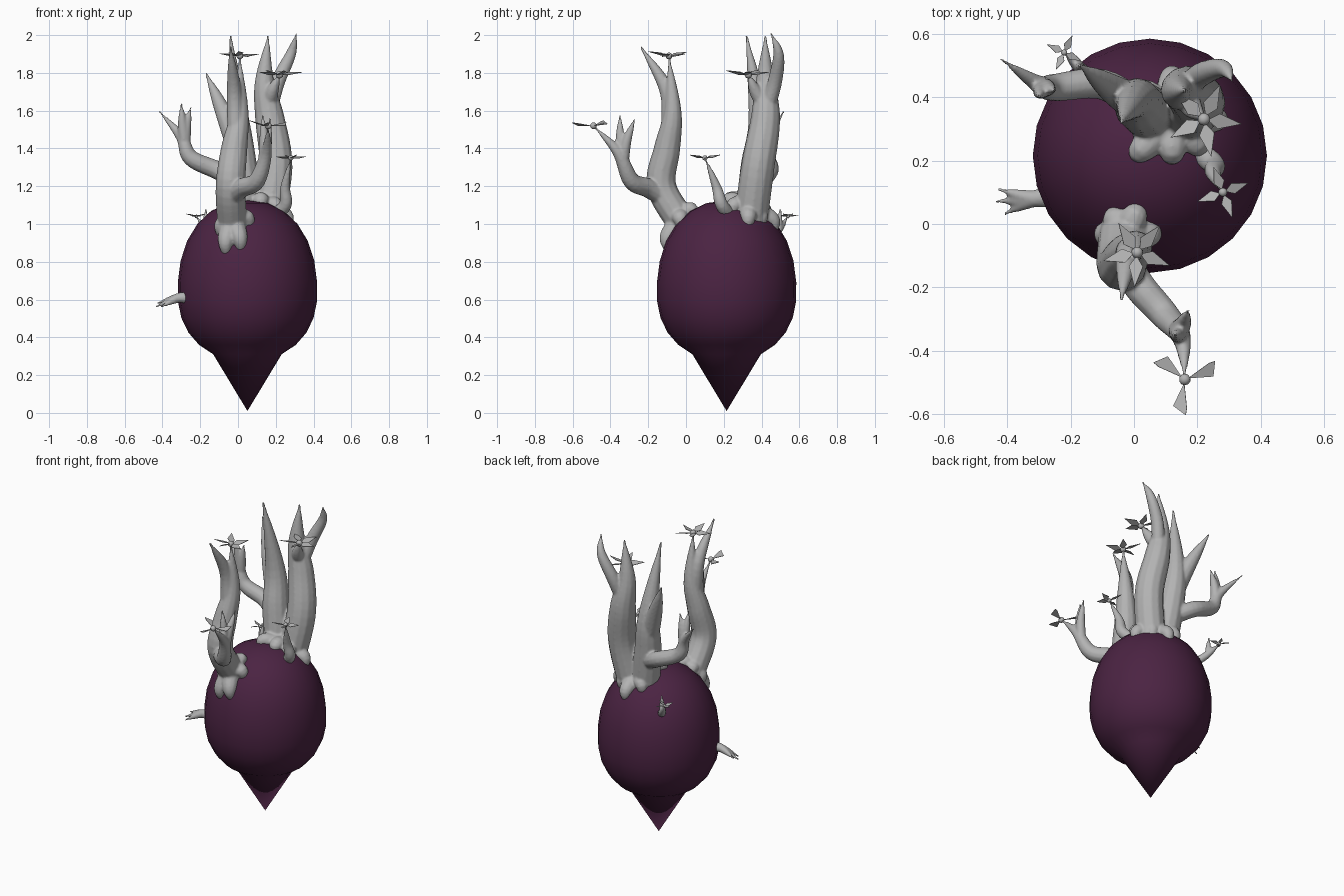
import bpy, bmesh, math
from mathutils import Vector

cube = bpy.data.objects.get("Cube")
if cube:
    bpy.data.objects.remove(cube, do_unlink=True)


def material(name, red, green, blue):
    mat = bpy.data.materials.new(name)
    mat.use_nodes = True
    mat.diffuse_color = (red, green, blue, 1)
    shader = mat.node_tree.nodes["Principled BSDF"]
    shader.inputs["Base Color"].default_value = mat.diffuse_color
    return mat


purple = material("dark purple", .07, .017, .055)
grey = material("pale grey", .45, .45, .45)


def finish(name, bm, mat, smooth=True):
    bmesh.ops.recalc_face_normals(bm, faces=bm.faces)
    for face in bm.faces:
        face.smooth = smooth
    mesh = bpy.data.meshes.new(name)
    bm.to_mesh(mesh)
    bm.free()
    mesh.materials.append(mat)
    obj = bpy.data.objects.new(name, mesh)
    bpy.context.collection.objects.link(obj)
    return obj


# Bulb: a blunt egg on a straight pointed root
AXIS = Vector((.05, .215, 0))
WIDTH, WAIST, UPPER, LOWER, POWER = .37, .64, .485, .366, 2.2


def egg(share):
    """Remaining share of one half-axis at a share of the other."""
    return max(0, 1 - min(1, abs(share)) ** POWER) ** (1 / POWER)


def on_bulb(x, y):
    """Point on the upper bulb surface above x, y."""
    spread = (Vector((x, y, 0)) - AXIS).length / WIDTH
    return Vector((x, y, WAIST + UPPER * egg(spread)))


def build_bulb():
    bm = bmesh.new()
    profile = [bm.verts.new((0, 0, .01))]
    for degrees in range(-64, 91, 14):
        rise = math.sin(math.radians(degrees))
        height = UPPER if rise > 0 else LOWER
        profile.append(bm.verts.new((WIDTH * egg(rise), 0, WAIST + height * rise)))
    edges = [bm.edges.new(pair) for pair in zip(profile, profile[1:])]
    bmesh.ops.spin(bm, geom=profile + edges, cent=(0, 0, 0), axis=(0, 0, 1),
                   angle=math.tau, steps=24)
    bmesh.ops.remove_doubles(bm, verts=bm.verts, dist=.001)
    finish("bulb", bm, purple).location = AXIS


build_bulb()


def smooth_path(points, steps=6):
    """Catmull-Rom path through the points."""
    pts = [Vector(p) for p in points]
    pts = [pts[0] * 2 - pts[1], *pts, pts[-1] * 2 - pts[-2]]
    path = []
    for before, start, end, after in zip(pts, pts[1:], pts[2:], pts[3:]):
        leave, arrive = (end - before) / 2, (after - start) / 2
        for i in range(steps):
            t = i / steps
            ease = t * t * (3 - 2 * t)
            path.append(start.lerp(end, ease) + leave * t * (1 - t) ** 2
                        - arrive * t * t * (1 - t))
    return path + [pts[-2]]


def limb(bm, thick, *points, sides=12):
    """Tapering limb; returns its path so that others can fork from it."""
    path = smooth_path(points)
    last = len(path) - 1
    previous, across = None, Vector((1, 0, 0))
    for i, centre in enumerate(path):
        radius = max(thick * (1 - (i / last) ** 3), .006)
        along = (path[min(i + 1, last)] - path[max(i - 1, 0)]).normalized()
        across = (across - along * across.dot(along)).normalized()
        other = along.cross(across)
        ring = []
        for k in range(sides):
            angle = math.tau * k / sides
            offset = across * math.cos(angle) + other * math.sin(angle)
            ring.append(bm.verts.new(centre + offset * radius))
        if previous:
            for k in range(sides):
                n = (k + 1) % sides
                bm.faces.new((previous[k], previous[n], ring[n], ring[k]))
        else:
            bm.faces.new(ring[::-1])
        previous = ring
    bm.faces.new(previous)
    return path


def fork(path, share):
    return path[round(share * (len(path) - 1))]


def spread_roots(bm, crown, reach, count):
    """Knobbly collar of roots that hugs the bulb around a trunk."""
    top = Vector(crown)
    for i in range(count):
        angle = math.tau * i / count
        length = reach * (1 + .2 * math.sin(5 * angle + 1))
        end = on_bulb(top.x + length * math.cos(angle), top.y + length * math.sin(angle))
        limb(bm, .055, top, top.lerp(end, .5), end, end.lerp(AXIS, .1))


def fuse(name, bm):
    """Join overlapping limbs into one organic skin."""
    obj = finish(name, bm, grey)
    remesh = obj.modifiers.new("fuse", "REMESH")
    remesh.mode, remesh.voxel_size, remesh.use_smooth_shade = "VOXEL", .007, True
    soften = obj.modifiers.new("soften", "SMOOTH")
    soften.iterations = 4


def flower(name, centre, size, petals, turn, blunt=0):
    """Round heart with thin, sharp, slightly tilted petals."""
    bm = bmesh.new()
    bmesh.ops.create_icosphere(bm, subdivisions=2, radius=size / 6)
    finish(name + "_heart", bm, grey).location = centre
    bm = bmesh.new()
    for i in range(petals):
        angle = math.tau * i / petals + math.radians(turn)
        out = Vector((math.cos(angle), math.sin(angle), .1 + .1 * (i % 2))) * size
        side = Vector((-math.sin(angle), math.cos(angle), .3)) * size / 5
        middle = out * (.4 + .4 * blunt)
        root, left, right, tip = [bm.verts.new(p) for p in (
            out / 10, middle + side, middle - side, out + side * blunt)]
        bm.faces.new((root, right, tip))
        bm.faces.new((root, tip, left))
    leaf = finish(name + "_petals", bm, grey, smooth=False)
    leaf.location = centre
    leaf.modifiers.new("thickness", "SOLIDIFY").thickness = .003


# Front tree: trunk, side tip, long arm and its twigs
bloom, arm_bloom = (.01, -.09, 1.89), (.16, -.49, 1.52)
bm = bmesh.new()
trunk = limb(bm, .08, (-.03, -.02, 1), (-.04, -.13, 1.2), (-.02, -.1, 1.4), (.01, -.07, 1.6), bloom)
limb(bm, .045, fork(trunk, .6), (-.02, -.1, 1.7), (-.04, -.24, 1.94))
arm = limb(bm, .052, fork(trunk, .15), (.02, -.2, 1.19), (.1, -.29, 1.23), (.15, -.36, 1.38), arm_bloom)
for tip in ((.17, -.27, 1.56), (.13, -.35, 1.58)):
    limb(bm, .03, fork(arm, .65), fork(arm, .7).lerp(Vector(tip), .4), tip)
spread_roots(bm, (-.03, -.03, 1.04), .07, 6)
fuse("front_tree", bm)
flower("front_top_flower", bloom, .11, 5, 50)
flower("front_arm_flower", arm_bloom, .11, 3, 20, blunt=1)

# Back tree: two trunks, tips and a forked side arm
bloom = (.22, .33, 1.79)
bm = bmesh.new()
trunk = limb(bm, .085, (.06, .34, 1), (.02, .37, 1.3), (0, .39, 1.55), (-.04, .32, 2))
limb(bm, .055, fork(trunk, .4), (-.06, .42, 1.55), (-.17, .5, 1.8))
arm = limb(bm, .05, fork(trunk, .25), (-.1, .44, 1.28), (-.25, .43, 1.35), (-.3, .44, 1.46), (-.42, .52, 1.6))
for tip in ((-.3, .4, 1.64), (-.25, .42, 1.62)):
    limb(bm, .03, fork(arm, .65), fork(arm, .7).lerp(Vector(tip), .4), tip)
trunk = limb(bm, .09, (.15, .34, 1), (.2, .38, 1.3), (.17, .42, 1.55), (.14, .42, 1.75), (.16, .42, 2))
limb(bm, .04, fork(trunk, .55), (.21, .47, 1.75), (.28, .49, 1.9), (.31, .45, 2.01))
limb(bm, .04, fork(trunk, .6), (.18, .37, 1.7), bloom)
spread_roots(bm, (.12, .33, 1.1), .12, 8)
fuse("back_tree", bm)
flower("back_top_flower", bloom, .12, 5, 65)

# Small shoots on the bulb
bloom = (.28, .1, 1.35)
bm = bmesh.new()
limb(bm, .036, (.17, .25, 1.03), (.25, .19, 1.1), (.25, .16, 1.2), bloom)
fuse("side_shoot", bm)
flower("side_shoot_flower", bloom, .085, 4, 20)

bloom = (-.22, .54, 1.04)
bm = bmesh.new()
stem = limb(bm, .025, (-.12, .43, .92), (-.17, .49, .97), bloom)
limb(bm, .018, fork(stem, .5), (-.17, .5, 1.08))
fuse("back_shoot", bm)
flower("back_shoot_flower", bloom, .06, 4, 65)

# Three-fingered rootlet on the bulb's flank
bm = bmesh.new()
for tip in ((-.43, .11, .58), (-.41, .03, .56), (-.44, .07, .56)):
    limb(bm, .03, (-.25, .09, .6), (-.31, .08, .61), tip)
fuse("side_rootlet", bm)
